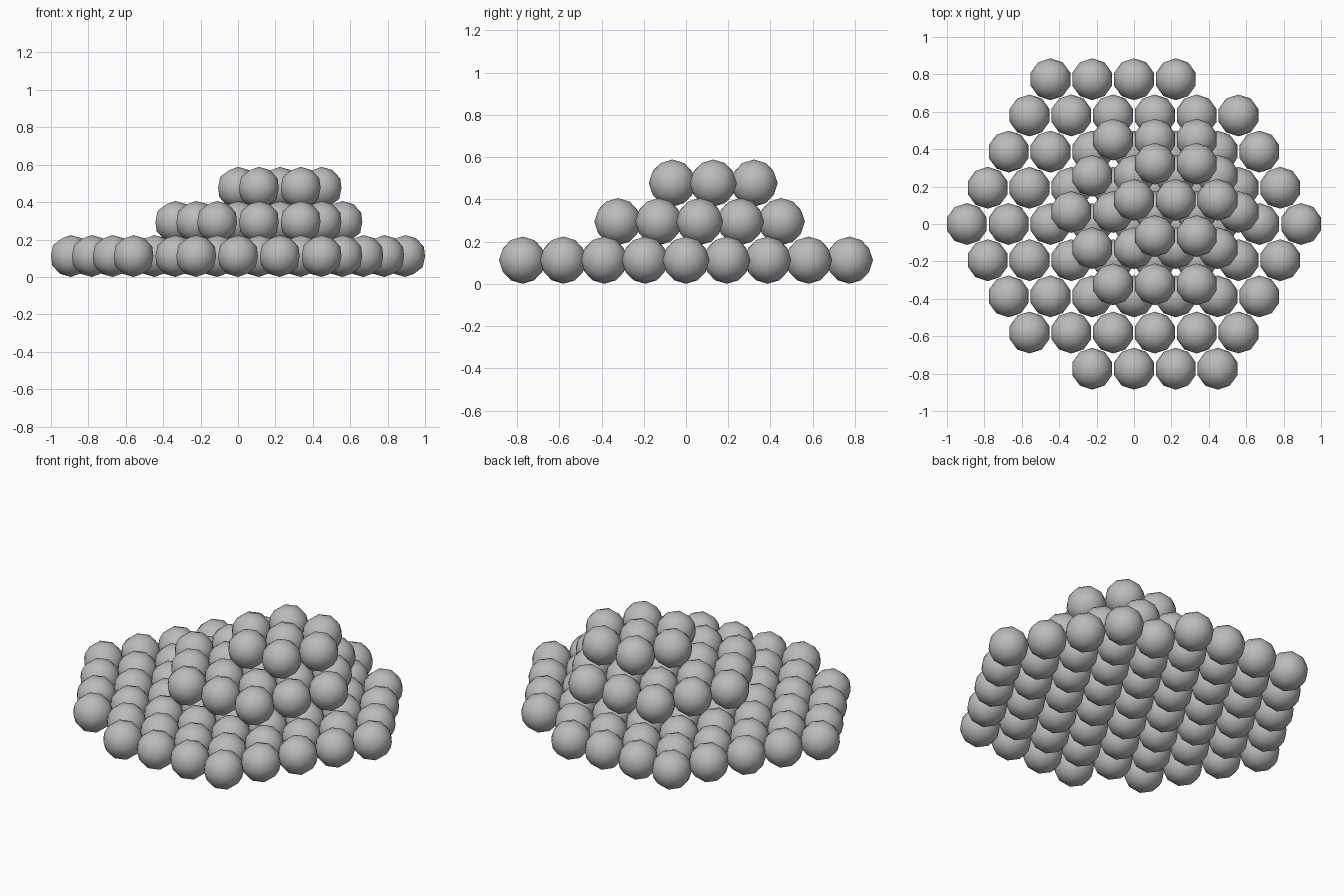
import bpy
import math

if "Cube" in bpy.data.objects:
    bpy.data.objects.remove(bpy.data.objects["Cube"])

# Close-packed stack of low-poly balls: three hexagonal layers
R = 0.1117                      # ball radius
A = 2 * R                       # spacing of touching balls
ROW = A * math.sqrt(3) / 2      # distance between rows
RISE = A * math.sqrt(2 / 3)     # height between layers

mat = bpy.data.materials.new("grey")
mat.diffuse_color = (0.5, 0.5, 0.5, 1)
mat.use_nodes = True
mat.node_tree.nodes["Principled BSDF"].inputs["Base Color"].default_value = mat.diffuse_color

# One ball mesh shared by every ball
bpy.ops.mesh.primitive_ico_sphere_add(subdivisions=2, radius=R)
source = bpy.context.object
bpy.ops.object.shade_smooth()
ball = source.data
ball.name = "ball"
ball.materials.append(mat)
bpy.data.objects.remove(source)


def hex_layer(name, level, n, missing=()):
    """Hexagon of balls, n steps from centre to corner, nested in the layer below."""
    cx, cy, z = level * A / 2, level * ROW / 3, R + level * RISE
    for row in range(-n, n + 1):
        count = 2 * n + 1 - abs(row)
        for i in range(count):
            if (row, i) in missing:
                continue
            obj = bpy.data.objects.new(f"{name}_ball", ball)
            obj.location = (cx + (i - (count - 1) / 2) * A, cy + row * ROW, z)
            bpy.context.collection.objects.link(obj)


# Bottom layer lacks two opposite corner balls
hex_layer("bottom_layer", 0, 4, missing={(4, 4), (-4, 0)})
hex_layer("middle_layer", 1, 2)
hex_layer("top_layer", 2, 1)
